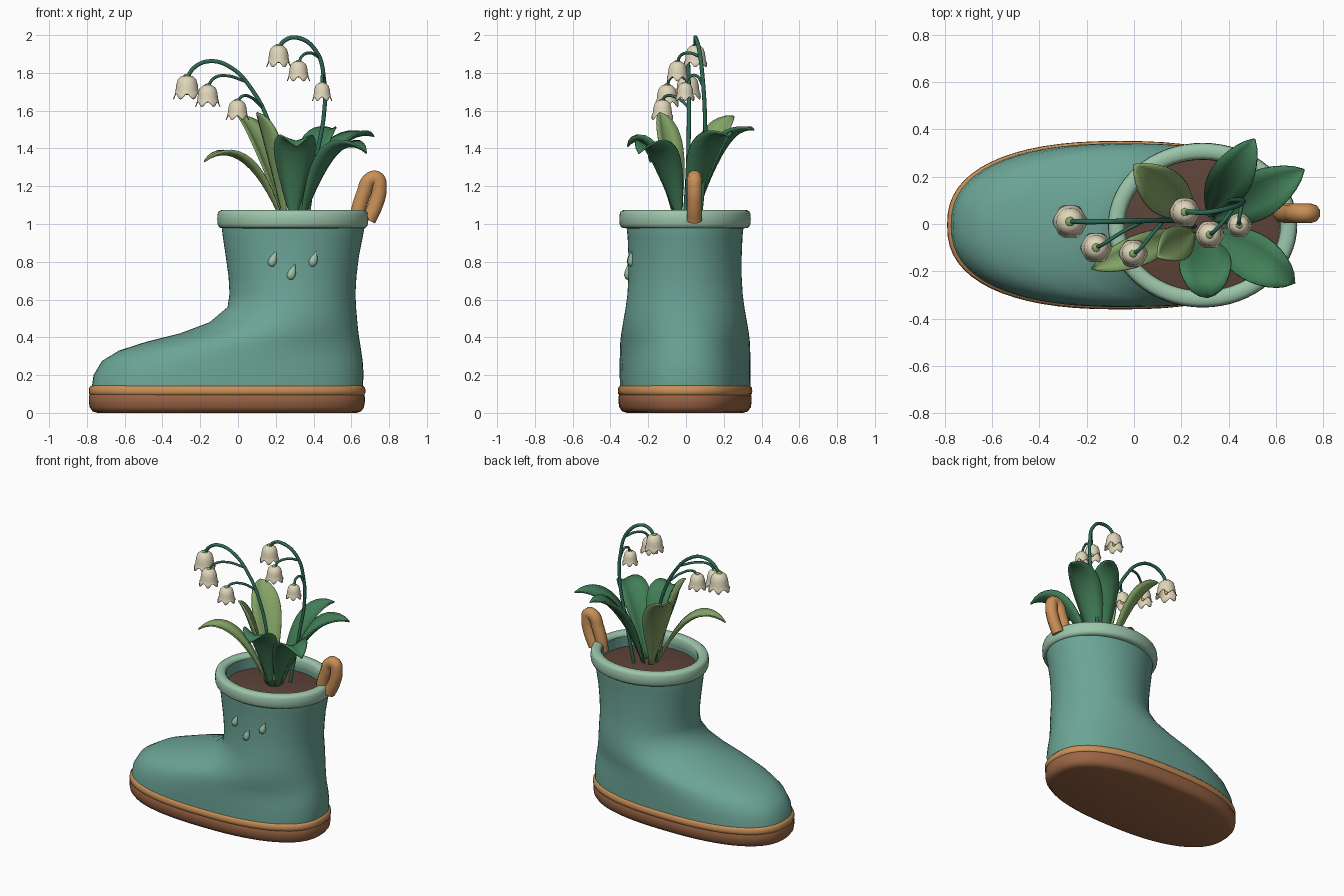
import bpy, math
from mathutils import Vector

cube = bpy.data.objects.get("Cube")
if cube:
    bpy.data.objects.remove(cube, do_unlink=True)


def material(name, code):
    srgb = [int(code[i:i + 2], 16) / 255 for i in (0, 2, 4)]
    col = [c / 12.92 if c < 0.04 else ((c + 0.055) / 1.055) ** 2.4 for c in srgb] + [1]
    m = bpy.data.materials.new(name)
    m.use_nodes = True
    m.diffuse_color = col
    m.node_tree.nodes["Principled BSDF"].inputs["Base Color"].default_value = col
    return m


TEAL = material("teal rubber", "6CA597")
MINT = material("pale mint", "9CC5AA")
TAN = material("tan trim", "C98F57")
BROWN = material("brown sole", "9A6545")
SOIL = material("dark soil", "5E4339")
STEM = material("stem green", "2F6B57")
GREEN = material("leaf green", "427F58")
LIGHT = material("light leaf green", "86A668")
CREAM = material("petal cream", "E0D6BA")
YELLOW = material("stamen yellow", "D0A555")


def smooth(ob, angle=45):
    bpy.ops.object.select_all(action='DESELECT')
    ob.select_set(True)
    bpy.context.view_layer.objects.active = ob
    bpy.ops.object.shade_smooth_by_angle(angle=math.radians(angle))


def loft(name, rings, mat, closed=True, caps=(True, True), thick=0, loop=False, angle=45):
    """Skin a list of equally long point rings."""
    n = len(rings[0])
    verts = [p for r in rings for p in r]
    faces = []
    for i in range(len(rings) if loop else len(rings) - 1):
        a, b = i * n, (i + 1) % len(rings) * n
        for j in range(n if closed else n - 1):
            k = (j + 1) % n
            faces.append((a + j, a + k, b + k, b + j))
    if caps[0]:
        faces.append(tuple(reversed(range(n))))
    if caps[1]:
        faces.append(tuple(range(len(verts) - n, len(verts))))
    me = bpy.data.meshes.new(name)
    me.from_pydata(verts, [], faces)
    me.materials.append(mat)
    ob = bpy.data.objects.new(name, me)
    bpy.context.collection.objects.link(ob)
    smooth(ob, angle)
    if thick:
        mod = ob.modifiers.new("thickness", 'SOLIDIFY')
        mod.thickness = thick
        mod.offset = 0
    return ob


def oval(x0, x1, hy, z, p=2.0, n=64):
    """Superellipse ring between two x limits."""
    pts = []
    for i in range(n):
        a = 2 * math.pi * i / n
        c, s = math.cos(a), math.sin(a)
        pts.append(((x0 + x1) / 2 + (x1 - x0) / 2 * math.copysign(abs(c) ** (2 / p), c),
                    -0.005 + hy * math.copysign(abs(s) ** (2 / p), s), z))
    return pts


def tube(name, pts, radius, mat):
    cu = bpy.data.curves.new(name, 'CURVE')
    cu.dimensions = '3D'
    cu.bevel_depth = radius
    cu.bevel_resolution = 3
    cu.use_fill_caps = True
    cu.resolution_u = 8
    sp = cu.splines.new('BEZIER')
    sp.bezier_points.add(len(pts) - 1)
    for bp, p in zip(sp.bezier_points, pts):
        bp.co = p
        bp.handle_left_type = bp.handle_right_type = 'AUTO'
    cu.materials.append(mat)
    ob = bpy.data.objects.new(name, cu)
    bpy.context.collection.objects.link(ob)
    bpy.ops.object.select_all(action='DESELECT')
    ob.select_set(True)
    bpy.context.view_layer.objects.active = ob
    bpy.ops.object.convert(target='MESH')
    smooth(bpy.context.object, 60)


def ball(name, loc, scale, mat):
    bpy.ops.mesh.primitive_uv_sphere_add(segments=16, ring_count=10, location=loc)
    ob = bpy.context.object
    ob.name = name
    ob.scale = scale
    ob.data.materials.append(mat)
    smooth(ob, 60)


# Boot body: toe, ankle, shaft, then over the rim and down the inside
body = [(-.775, .66, .345, .13, 2.4), (-.765, .665, .346, .2, 2.35), (-.72, .66, .346, .275, 2.25),
        (-.63, .652, .345, .33, 2.15), (-.49, .645, .343, .375, 2.1), (-.31, .638, .338, .42, 2.05),
        (-.15, .632, .328, .48), (-.055, .625, .314, .56), (-.045, .622, .305, .63),
        (-.05, .627, .3, .72), (-.065, .64, .3, .83), (-.08, .66, .304, .93),
        (-.09, .675, .312, 1.01), (-.085, .67, .31, 1.05), (-.035, .615, .28, 1.05), (-.035, .615, .28, .94)]
loft("boot_body", [oval(*r) for r in body], TEAL, caps=(True, False))

# Sole and welt
loft("sole", [oval(-.79 + d, .672 - d, .353 - d, z, 2.4) for d, z in
              ((.045, 0), (.02, .008), (.005, .03), (0, .06), (0, .085), (.006, .1))], BROWN)
loft("welt", [oval(-.79 + d, .675 - d, .356 - d, z, 2.4) for d, z in
              ((.012, .092), (.002, .1), (0, .115), (.002, .132), (.01, .143), (.03, .147))], TAN)

# Rolled cuff
cuff = []
for i in range(16):
    a = 2 * math.pi * i / 16
    c, s = math.cos(a), math.sin(a)
    d = .036 - .036 * math.copysign(abs(c) ** .65, c)
    cuff.append(oval(-.11 + d, .69 - d, .348 - d, 1.026 + .049 * math.copysign(abs(s) ** .65, s)))
loft("cuff", cuff, MINT, caps=(False, False), loop=True, angle=60)

# Soil, slightly domed
loft("soil", [oval(.29 - .33 * f, .29 + .33 * f, .285 * f, z)
              for f, z in ((1, .95), (1, .975), (.7, .99), (.3, 1.0))], SOIL)

# Pull loop at the heel
tube("pull_loop", [(.69, .045, 1.02), (.728, .045, 1.1), (.748, .045, 1.19), (.735, .045, 1.24),
                   (.7, .045, 1.235), (.665, .045, 1.16), (.637, .045, 1.07), (.628, .045, 1.0)], .041, TAN)

# Raised water drops on the side
for i, (x, y, z) in enumerate(((.185, -.294, .81), (.285, -.308, .74), (.4, -.29, .81))):
    rings = []
    for r, h in ((.2, -.036), (.7, -.03), (1, -.012), (.85, .008), (.45, .028), (.08, .05)):
        rings.append([(.023 * r * math.cos(k * math.pi / 8), .02 * r * math.sin(k * math.pi / 8), h)
                      for k in range(16)])
    drop = loft(f"water_drop_{i + 1}", rings, MINT, angle=70)
    drop.location = (x, y, z)
    drop.rotation_euler = (0, .35, 0)

# Leaves: tip, width, control position along the span, control lift, colour
leaves = [((.51, .36, 1.5), .18, .45, .02, GREEN), ((.72, .23, 1.465), .2, .45, .06, GREEN),
          ((.68, -.25, 1.375), .2, .5, .16, GREEN), ((.31, -.31, 1.41), .22, .55, .14, GREEN),
          ((-.18, -.19, 1.33), .13, .5, .16, LIGHT), ((.1, -.14, 1.59), .15, .6, -.1, LIGHT),
          ((0, .25, 1.57), .19, .55, -.06, LIGHT)]
STEPS = 14
for i, (tip, width, along, lift, mat) in enumerate(leaves):
    tip = Vector(tip)
    out = Vector((tip.x - .29, tip.y + .005, 0))
    base = Vector((.29, -.005, .98)) + out.normalized() * .045
    ctrl = base.lerp(tip, along)
    ctrl.z = tip.z + lift
    side = Vector((-out.y, out.x, 0)).normalized()
    rings = []
    for s in range(STEPS + 1):
        t = s / STEPS
        p = base * (1 - t) ** 2 + ctrl * 2 * t * (1 - t) + tip * t * t
        tan = ((ctrl - base) * (1 - t) + (tip - ctrl) * t).normalized()
        up = tan.cross(side)
        if up.z < 0:
            up.negate()
        w = width / 2 * max(.02, math.sin(math.pi * t ** 1.15) ** .8 if 0 < t < 1 else 0, .22 * (1 - t * 2))
        rings.append([p + side * w * u + up * w * .4 * abs(u) ** 1.3 for u in (-1, -.5, 0, .5, 1)])
    loft(f"leaf_{i + 1}", rings, mat, closed=False, caps=(False, False), thick=.009)

# Flower stems
tube("left_stem", [(.255, -.01, .98), (.225, .01, 1.3), (.17, .015, 1.52), (.075, .015, 1.71),
                   (-.04, .012, 1.83), (-.15, .01, 1.862), (-.23, .01, 1.83), (-.27, .01, 1.775)], .011, STEM)
tube("right_stem", [(.36, .07, .98), (.415, .1, 1.35), (.455, .1, 1.58), (.457, .09, 1.75),
                    (.41, .07, 1.92), (.31, .05, 1.987), (.245, .05, 1.97), (.215, .05, 1.93)], .011, STEM)
branches = [[(.04, .013, 1.755), (-.06, -.04, 1.785), (-.13, -.085, 1.77), (-.16, -.1, 1.725)],
            [(.125, .013, 1.62), (.07, -.05, 1.67), (.02, -.11, 1.675), (-.003, -.125, 1.645)],
            [(.425, .075, 1.885), (.385, .02, 1.905), (.34, -.03, 1.89), (.32, -.045, 1.85)],
            [(.457, .09, 1.73), (.45, .055, 1.785), (.445, .02, 1.78), (.445, -.005, 1.735)]]
for i, pts in enumerate(branches):
    tube(f"flower_branch_{i + 1}", pts, .008, STEM)

# Hanging bell flowers: top centre, radius, height
bells = [((-.27, .01, 1.785), .07, .12), ((-.16, -.1, 1.735), .063, .11), ((-.003, -.125, 1.655), .058, .1),
         ((.215, .05, 1.945), .062, .11), ((.32, -.045, 1.86), .058, .1), ((.445, -.005, 1.745), .05, .09)]
shape = [(.12, 0, 0), (.42, .04, 0), (.66, .17, 0), (.78, .4, 0), (.82, .62, 0), (.88, .8, .05), (.98, .92, .12)]
for i, ((x, y, z), r, h) in enumerate(bells):
    rings = []
    for f, d, wave in shape:
        ring = []
        for k in range(48):
            a = 2 * math.pi * k / 48
            lobe = wave * math.cos(6 * a)
            rr = r * (f + lobe * .4)
            ring.append((x + rr * math.cos(a), y + rr * math.sin(a), z - h * (d + lobe)))
        rings.append(ring)
    loft(f"bell_flower_{i + 1}", rings, CREAM, caps=(True, False), thick=.005, angle=60)
    ball(f"calyx_{i + 1}", (x, y, z), (r * .28, r * .28, r * .15), LIGHT)
    ball(f"stamen_{i + 1}", (x, y, z - h * .6), (r * .22, r * .22, h * .25), YELLOW)
